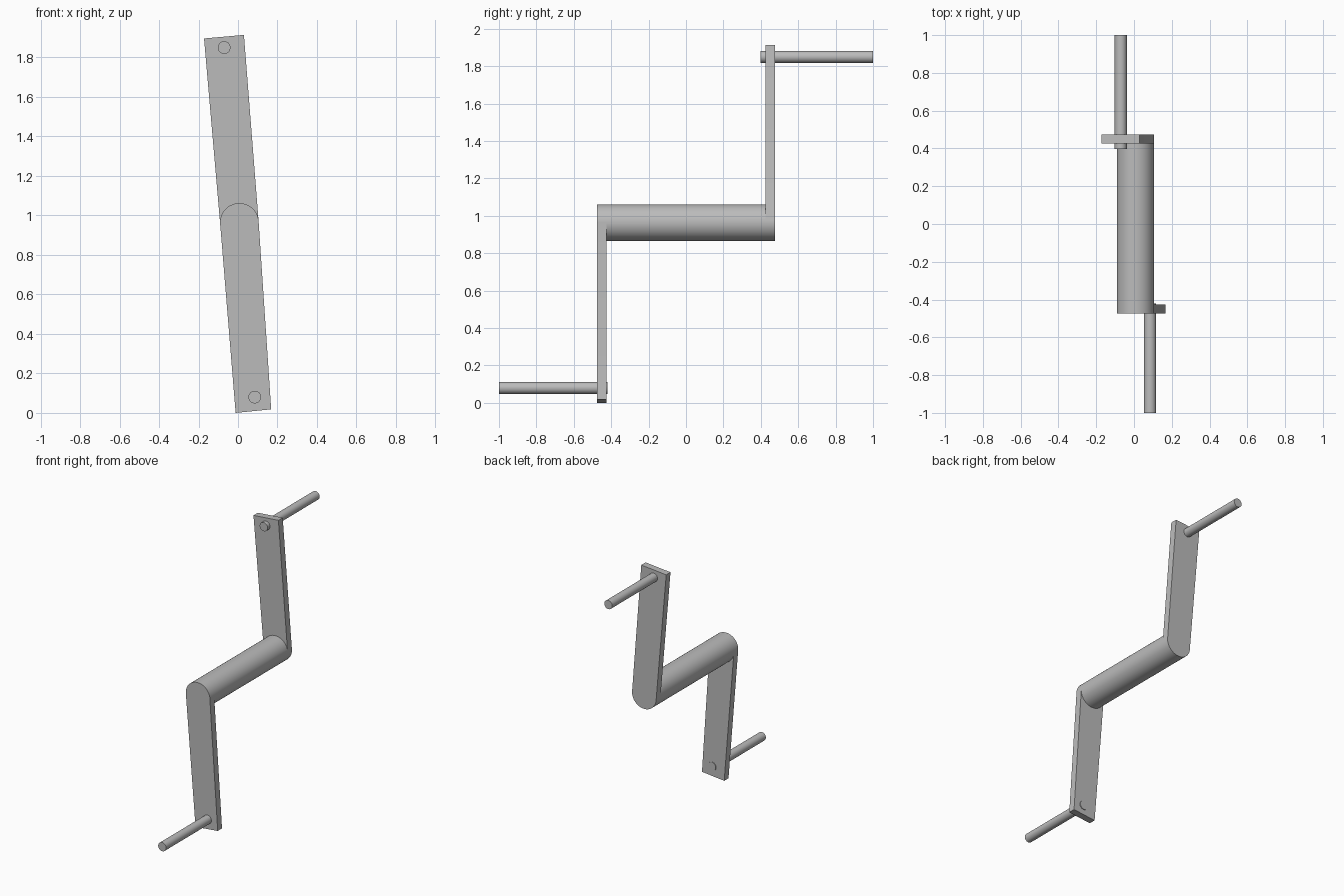
import bpy, bmesh, math
from mathutils import Vector

cube = bpy.data.objects.get("Cube")
if cube:
    bpy.data.objects.remove(cube, do_unlink=True)

grey = bpy.data.materials.new("plain grey")
grey.use_nodes = True
colour = (0.5, 0.5, 0.5, 1)
grey.diffuse_color = colour
grey.node_tree.nodes["Principled BSDF"].inputs["Base Color"].default_value = colour

HUB = Vector((0.007, 0.964))   # hub axis in x, z
HUB_R = 0.098


def prism(name, outline, y0, y1):
    """Extrude an x-z outline from y0 to y1."""
    bm = bmesh.new()
    face = bm.faces.new([bm.verts.new((x, y0, z)) for x, z in outline])
    new = bmesh.ops.extrude_face_region(bm, geom=[face])["geom"]
    moved = [v for v in new if isinstance(v, bmesh.types.BMVert)]
    bmesh.ops.translate(bm, vec=(0, y1 - y0, 0), verts=moved)
    bmesh.ops.recalc_face_normals(bm, faces=bm.faces)
    mesh = bpy.data.meshes.new(name)
    bm.to_mesh(mesh)
    bm.free()
    mesh.materials.append(grey)
    obj = bpy.data.objects.new(name, mesh)
    bpy.context.collection.objects.link(obj)
    return obj


def circle(centre, radius, sides):
    return [(centre[0] + radius * math.cos(math.tau * i / sides),
             centre[1] + radius * math.sin(math.tau * i / sides)) for i in range(sides)]


def smooth(obj):
    bpy.ops.object.select_all(action="DESELECT")
    obj.select_set(True)
    bpy.context.view_layer.objects.active = obj
    bpy.ops.object.shade_smooth_by_angle(angle=math.radians(30))


# Hub and the two flat arms, fused into one crank
crank = prism("crank_body", circle(HUB, HUB_R, 72), -0.475, 0.475)
arm_ends = {
    "lower_arm": ([(-0.012, 0.0), (0.168, 0.018)], -0.475, -0.425),
    "upper_arm": ([(0.03, 1.914), (-0.172, 1.896)], 0.425, 0.475),
}
for name, (tip, y0, y1) in arm_ends.items():
    # Square the arm's root across the hub, at right angles to its length
    across = (Vector(tip[1]) - Vector(tip[0])).normalized() * (HUB_R - 0.0005)
    root = [tuple(HUB + across), tuple(HUB - across)]
    arm = prism(name, tip + root, y0, y1)
    mod = crank.modifiers.new(name, "BOOLEAN")
    mod.operation = "UNION"
    mod.solver = "EXACT"
    mod.object = arm
    bpy.context.view_layer.objects.active = crank
    bpy.ops.object.modifier_apply(modifier=mod.name)
    bpy.data.objects.remove(arm, do_unlink=True)
smooth(crank)

# Handle pegs through the arm tips
smooth(prism("lower_peg", circle((0.085, 0.08), 0.032, 40), -1.0, -0.42))
smooth(prism("upper_peg", circle((-0.07, 1.85), 0.032, 40), 0.397, 1.0))
